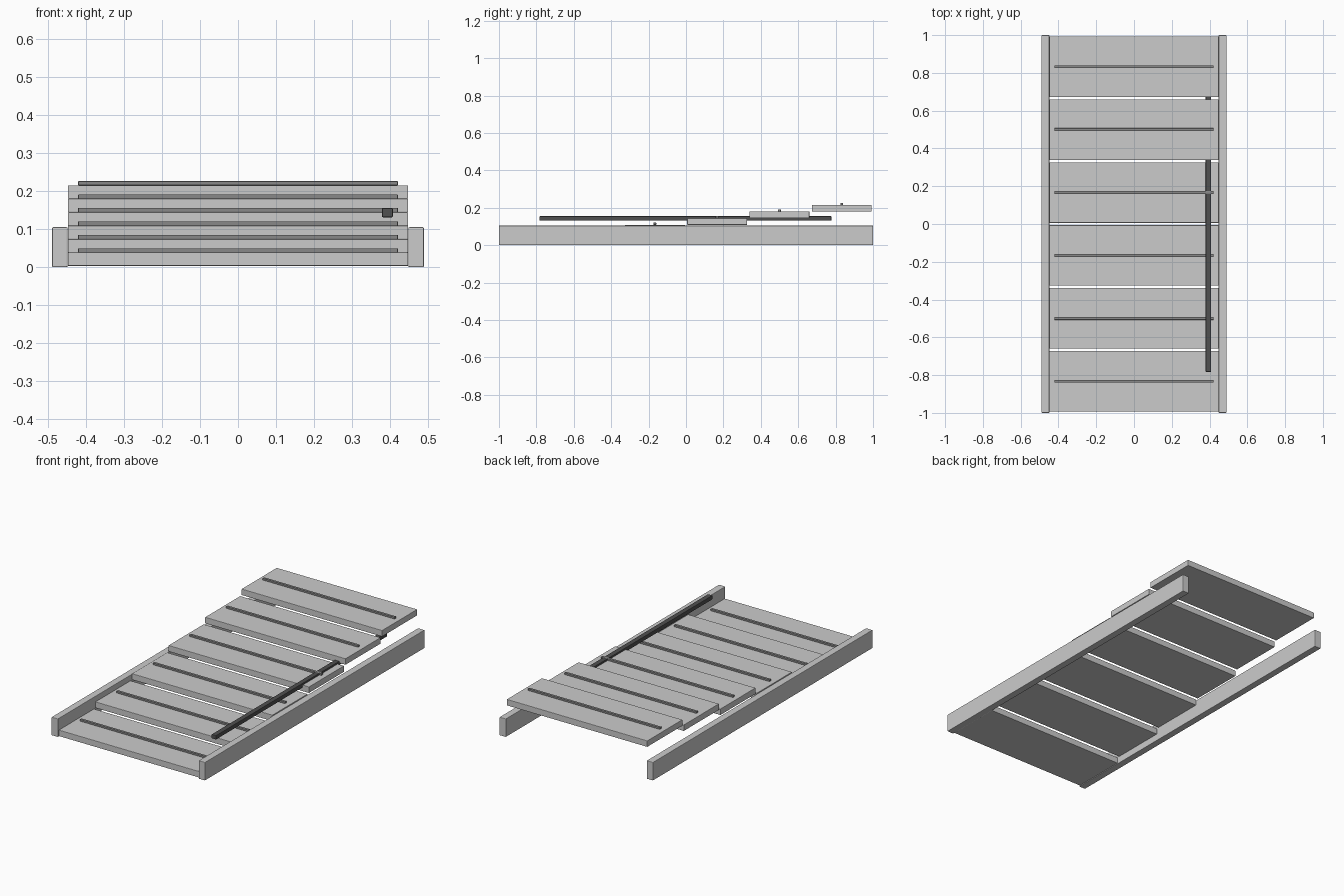
import bpy

if "Cube" in bpy.data.objects:
    bpy.data.objects.remove(bpy.data.objects["Cube"])


def material(name, v):
    m = bpy.data.materials.new(name)
    m.diffuse_color = (v, v, v, 1)
    m.use_nodes = True
    m.node_tree.nodes["Principled BSDF"].inputs["Base Color"].default_value = m.diffuse_color
    return m


def box(name, centre, size, bevel, mat=None):
    bpy.ops.mesh.primitive_cube_add(size=1, location=centre)
    ob = bpy.context.object
    ob.name = name
    ob.scale = size
    bpy.ops.object.transform_apply(location=False, rotation=False, scale=True)
    if mat:
        ob.data.materials.append(mat)
    mod = ob.modifiers.new("edge_round", "BEVEL")
    mod.width = bevel
    mod.segments = 2
    return ob


dark = material("dark_metal", 0.08)
strip_grey = material("strip_grey", 0.25)

# Stepped ramp treads, each with a raised grip strip
COUNT, PITCH, RISE, THICK = 6, 0.333, 0.0354, 0.0355
for i in range(COUNT):
    y = (i - (COUNT - 1) / 2) * PITCH
    base = 0.003 + i * RISE
    box(f"tread_{i + 1}", (0, y, base + THICK / 2), (0.896, 0.32, THICK), 0.002)
    box(f"grip_strip_{i + 1}", (0, y, base + THICK + 0.0055),
        (0.842, 0.015, 0.011), 0.0015, strip_grey)

# Side rails
for side, x in (("left", -0.469), ("right", 0.469)):
    box(f"{side}_rail", (x, 0, 0.0525), (0.041, 2.0, 0.105), 0.003)

# Long dark bar on the right side
box("dark_bar", (0.3935, -0.003, 0.143), (0.029, 1.56, 0.024), 0.003, dark)
